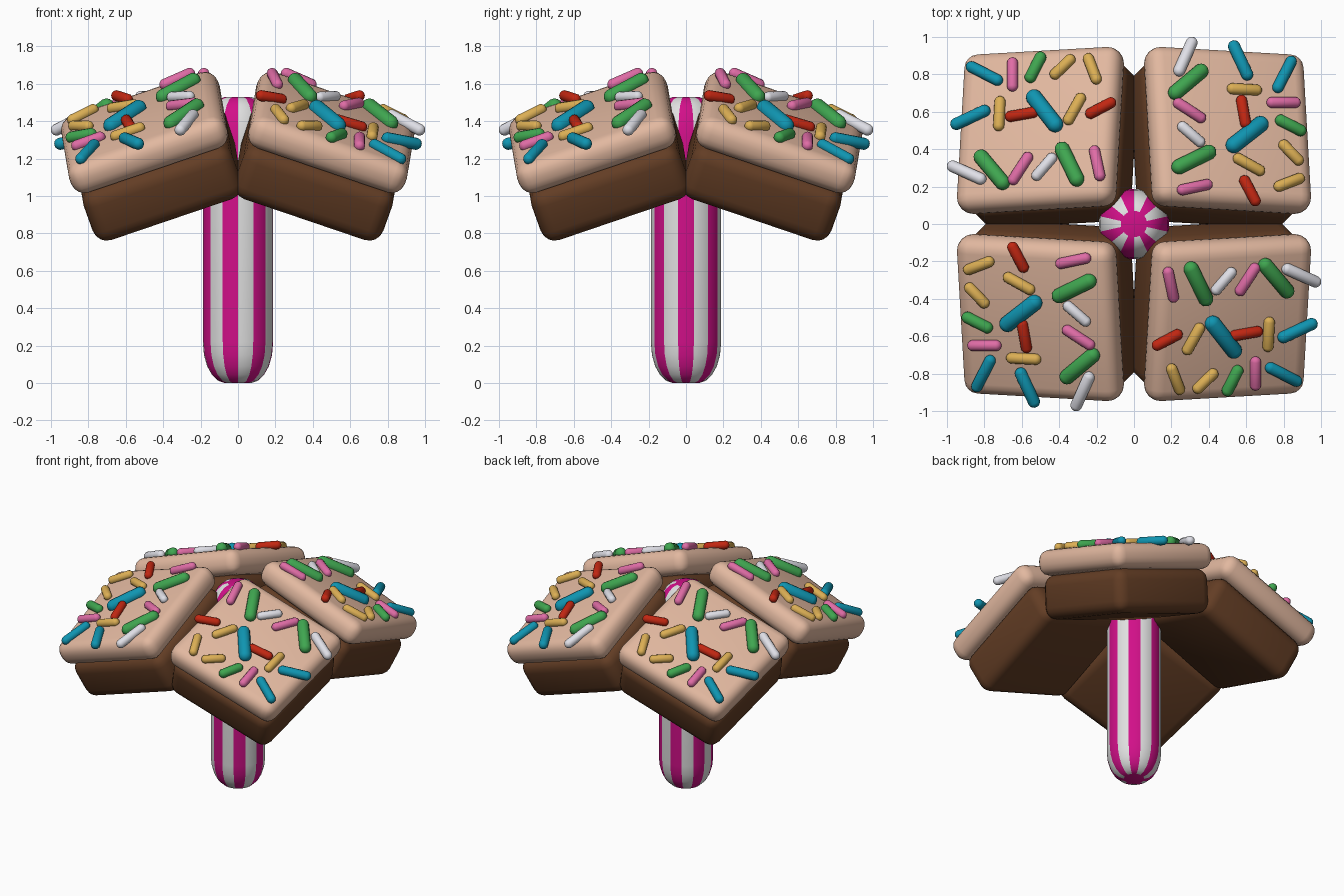
import bpy, bmesh, math
from mathutils import Matrix, Vector

if "Cube" in bpy.data.objects:
    bpy.data.objects.remove(bpy.data.objects["Cube"])

def material(name, rgb):
    m = bpy.data.materials.new(name)
    m.diffuse_color = (*rgb, 1)
    m.use_nodes = True
    m.node_tree.nodes["Principled BSDF"].inputs["Base Color"].default_value = m.diffuse_color
    return m

MATS = {n: material(n, c) for n, c in {
    "chocolate": (.125, .047, .018), "icing": (.76, .48, .35),
    "magenta": (.64, .005, .25), "stick white": (.75, .75, .75),
    "blue": (.005, .30, .44), "green": (.05, .38, .08),
    "pink": (.74, .15, .38), "yellow": (.72, .43, .09),
    "red": (.54, .02, .006), "white": (.76, .76, .82)}.items()}

def finish(bm, name, mats):
    me = bpy.data.meshes.new(name)
    bmesh.ops.recalc_face_normals(bm, faces=bm.faces)
    bm.to_mesh(me)
    bm.free()
    for m in mats:
        me.materials.append(MATS[m])
    ob = bpy.data.objects.new(name, me)
    bpy.context.collection.objects.link(ob)
    for p in me.polygons:
        p.use_smooth = True
    return ob

# Frame of the back right cake: tilted outwards along the diagonal
TILT = math.radians(27)
ROT = Matrix.Rotation(TILT, 4, Vector((-1, 1, 0)).normalized())
ICING = Vector((.50, .50, 1.34))
N = ROT @ Vector((0, 0, 1))
THICK = .18

def rounded_block(name, half, thick, offset, radius, mat, turn):
    bm = bmesh.new()
    bmesh.ops.create_cube(bm, size=1, matrix=Matrix.Diagonal((2 * half, 2 * half, thick, 1)))
    bmesh.ops.bevel(bm, geom=bm.edges[:], offset=radius, segments=4, profile=.5,
                    affect='EDGES', clamp_overlap=True)
    bm.transform(turn @ Matrix.Translation(ICING + N * offset) @ ROT)
    return finish(bm, name, [mat])

TURNS = [Matrix.Rotation(k * math.pi / 2, 4, 'Z') for k in range(4)]
for place, turn in zip(("back_right", "back_left", "front_left", "front_right"), TURNS):
    rounded_block("icing_" + place, .442, THICK, 0, .075, "icing", turn)
    rounded_block("cake_" + place, .42, .31, -.24, .08, "chocolate", turn)

# Sprinkles of one cake seen from above: colour, x, y, angle, length, radius
SPRINKLES = [
    ("white", .275, .895, 66, .22, .032), ("blue", .57, .875, -65, .23, .033),
    ("blue", .805, .80, 63, .21, .031), ("green", .29, .76, 40, .25, .041),
    ("pink", .297, .607, -33, .20, .03), ("white", .306, .48, -41, .18, .029),
    ("green", .32, .345, 26, .25, .041), ("pink", .325, .197, 12, .19, .03),
    ("red", .586, .60, -80, .18, .03), ("blue", .605, .478, 38, .26, .044),
    ("yellow", .615, .318, -29, .19, .03), ("red", .62, .178, -62, .18, .03),
    ("green", .838, .527, -27, .18, .032), ("pink", .80, .65, 0, .18, .03),
    ("yellow", .84, .382, -46, .17, .03), ("yellow", .83, .223, 21, .17, .03),
    ("yellow", .59, .72, -3, .185, .03)]

def on_icing(x, y):
    d = THICK / 2 + .012 + N.dot(ICING)
    return Vector((x, y, (d - N.x * x - N.y * y) / N.z))

def add_capsule(bm, a, b, r, turn):
    # sphere with an odd ring count, pulled apart at its middle
    v = bmesh.ops.create_uvsphere(bm, u_segments=12, v_segments=9, radius=r)["verts"]
    half = max((b - a).length / 2 - r, .01)
    for p in v:
        p.co.z += math.copysign(half, p.co.z)
    q = (b - a).to_track_quat('Z', 'Y').to_matrix().to_4x4()
    bmesh.ops.transform(bm, verts=v, matrix=turn @ Matrix.Translation((a + b) / 2) @ q)

for colour in ("white", "blue", "green", "pink", "red", "yellow"):
    bm = bmesh.new()
    for c, x, y, ang, ln, r in SPRINKLES:
        if c == colour:
            dx = math.cos(math.radians(ang)) * ln / 2
            dy = math.sin(math.radians(ang)) * ln / 2
            for turn in TURNS:
                add_capsule(bm, on_icing(x - dx, y - dy), on_icing(x + dx, y + dy), r, turn)
    finish(bm, colour + "_sprinkles", [colour])

# Striped stick: lathed profile, 14 alternating stripes with magenta centred on +x
END = [(.07, 0), (.105, .012), (.14, .045), (.165, .09), (.182, .15), (.188, .22)]
TOP = 1.53
profile = END + [(r, TOP - z) for r, z in reversed(END)]
SIDES, PER = 56, 4
bm = bmesh.new()
rings = []
for r, z in profile:
    rings.append([bm.verts.new((r * math.cos(t), r * math.sin(t), z)) for t in
                  ((i - PER / 2) * 2 * math.pi / SIDES for i in range(SIDES))])
poles = [bm.verts.new((0, 0, 0)), bm.verts.new((0, 0, TOP))]
for i in range(SIDES):
    j = (i + 1) % SIDES
    faces = [bm.faces.new((a[i], a[j], b[j], b[i])) for a, b in zip(rings, rings[1:])]
    faces += [bm.faces.new((poles[0], rings[0][j], rings[0][i])),
              bm.faces.new((poles[1], rings[-1][i], rings[-1][j]))]
    for f in faces:
        f.material_index = (i // PER) % 2
# Magenta centre on both ends
for f in bm.faces:
    if len(f.verts) == 3:
        f.material_index = 0
finish(bm, "striped_stick", ["magenta", "stick white"])
